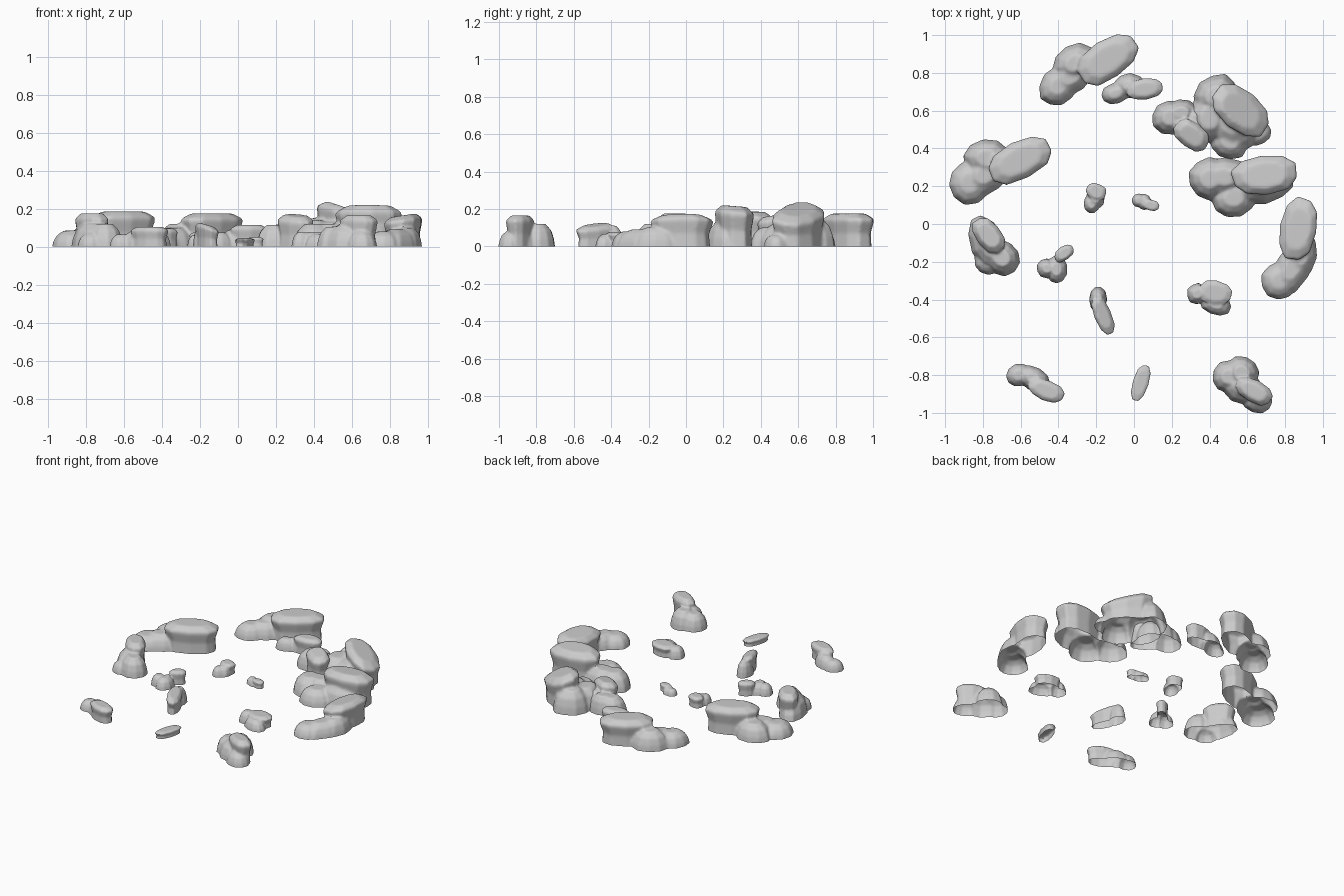
import bpy, bmesh, math, random
from math import cos, sin, radians

random.seed(4)
DEPTH = -0.04
# (ring scale, height fraction) profiles; the first ring sits below ground
BLOCK = [(0.92, None), (0.90, 0.0), (0.87, 0.4), (1.0, 0.76), (0.98, 0.85), (0.66, 1.0)]
LOBE = [(1.03, None), (1.02, 0.0), (0.96, 0.33), (0.80, 0.70), (0.45, 1.0)]


def loft(bm, profile, n, power, x, y, hl, hw, deg, h, gx=0, gy=0):
    """Stack of irregular rounded rings, the top tilted by slopes gx, gy."""
    a = radians(deg)
    jit = [random.uniform(0.96, 1.06) for _ in range(n)]
    rings = []
    for s, f in profile:
        ring = []
        for i in range(n):
            t = 2 * math.pi * (i + 0.5) / n
            c, d = cos(t), sin(t)
            u = math.copysign(abs(c) ** power, c) * hl * s * jit[i]
            v = math.copysign(abs(d) ** power, d) * hw * s * jit[i]
            px, py = u * cos(a) - v * sin(a), u * sin(a) + v * cos(a)
            z = DEPTH if f is None else f * max(h + gx * px + gy * py, 0.01)
            ring.append(bm.verts.new((x + px, y + py, z)))
        rings.append(ring)
    for lo, hi in zip(rings, rings[1:]):
        for i in range(n):
            j = (i + 1) % n
            bm.faces.new((lo[i], lo[j], hi[j], hi[i]))
    bm.faces.new(rings[-1])
    bm.faces.new(rings[0][::-1])


def rock(name, blocks, lobes, voxel):
    """Merge blocks and low lobes into one stone, open at ground level."""
    bm = bmesh.new()
    for b in blocks:
        loft(bm, BLOCK, 10, 0.85, *b)
    for l in lobes:
        loft(bm, LOBE, 10, 1.0, *l)
    me = bpy.data.meshes.new(name)
    bm.to_mesh(me)
    bm.free()
    ob = bpy.data.objects.new(name, me)
    bpy.context.collection.objects.link(ob)
    rm = ob.modifiers.new("merge", 'REMESH')
    rm.mode, rm.voxel_size = 'VOXEL', voxel
    sm = ob.modifiers.new("soften", 'SMOOTH')
    sm.factor, sm.iterations = 0.5, 7
    dg = bpy.context.evaluated_depsgraph_get()
    done = bpy.data.meshes.new_from_object(ob.evaluated_get(dg))
    ob.modifiers.clear()
    # trim at the ground
    bm = bmesh.new()
    bm.from_mesh(done)
    bmesh.ops.bisect_plane(bm, geom=bm.verts[:] + bm.edges[:] + bm.faces[:],
                           plane_co=(0, 0, 0), plane_no=(0, 0, 1), clear_inner=True)
    bm.to_mesh(done)
    bm.free()
    ob.data = done
    bpy.ops.object.select_all(action='DESELECT')
    ob.select_set(True)
    bpy.context.view_layer.objects.active = ob
    bpy.ops.object.shade_smooth_by_angle(angle=radians(40))


BIG, MID, SMALL = 0.009, 0.007, 0.005
# Block / lobe: x, y, half length, half width, angle, height, slope x, slope y
# Large stones at the back and sides
rock("left_back_rock", [(-0.605, 0.34, 0.185, 0.10, 27, 0.185)],
     [(-0.87, 0.22, 0.115, 0.11, 60, 0.085), (-0.78, 0.35, 0.12, 0.095, 10, 0.11),
      (-0.78, 0.27, 0.15, 0.10, 40, 0.10)], BIG)
rock("back_rock", [(-0.14, 0.87, 0.18, 0.105, 33, 0.175)],
     [(-0.40, 0.73, 0.11, 0.095, 50, 0.09), (-0.31, 0.85, 0.12, 0.10, 30, 0.12),
      (-0.33, 0.79, 0.14, 0.09, 40, 0.10)], BIG)
rock("back_small_rock", [(0.06, 0.715, 0.10, 0.055, 8, 0.115)],
     [(-0.10, 0.69, 0.075, 0.055, 20, 0.075), (-0.02, 0.73, 0.09, 0.065, 0, 0.085)], MID)
rock("right_back_small_rock", [(0.305, 0.47, 0.105, 0.068, -35, 0.165, 0, 0.15)],
     [(0.195, 0.565, 0.10, 0.09, 10, 0.115), (0.25, 0.59, 0.09, 0.07, 10, 0.12),
      (0.33, 0.54, 0.065, 0.09, 10, 0.12)], MID)
rock("tall_rock", [(0.565, 0.60, 0.17, 0.105, -40, 0.20, -0.42, -0.1)],
     [(0.43, 0.68, 0.12, 0.10, 50, 0.15), (0.51, 0.44, 0.10, 0.10, 0, 0.10),
      (0.40, 0.56, 0.11, 0.13, 0, 0.14), (0.52, 0.55, 0.17, 0.15, -40, 0.13),
      (0.66, 0.48, 0.07, 0.06, 30, 0.06)], BIG)
rock("right_back_rock", [(0.69, 0.26, 0.175, 0.105, 8, 0.215, 0, -0.08)],
     [(0.40, 0.24, 0.11, 0.11, 0, 0.12), (0.53, 0.14, 0.12, 0.10, 20, 0.10),
      (0.48, 0.25, 0.14, 0.10, 0, 0.12), (0.68, 0.20, 0.16, 0.09, 10, 0.13)], BIG)
rock("right_rock", [(0.87, -0.025, 0.17, 0.10, 78, 0.165, 0.15, 0)],
     [(0.77, -0.30, 0.10, 0.095, 70, 0.08), (0.84, -0.23, 0.17, 0.09, 60, 0.09),
      (0.89, -0.16, 0.13, 0.075, 80, 0.10)], BIG)
rock("left_rock", [(-0.77, -0.06, 0.105, 0.065, -50, 0.175)],
     [(-0.70, -0.18, 0.10, 0.09, -30, 0.12), (-0.77, -0.11, 0.16, 0.09, -65, 0.12),
      (-0.77, -0.20, 0.075, 0.07, 0, 0.07)], MID)

# Front stones
rock("front_left_rock", [(-0.465, -0.88, 0.10, 0.055, -22, 0.105)],
     [(-0.61, -0.80, 0.07, 0.06, 20, 0.065), (-0.53, -0.82, 0.09, 0.06, -30, 0.08)], MID)
rock("front_right_rock", [(0.635, -0.885, 0.105, 0.06, -28, 0.165)],
     [(0.50, -0.81, 0.085, 0.085, 30, 0.105), (0.57, -0.79, 0.09, 0.09, 20, 0.12),
      (0.57, -0.86, 0.11, 0.09, -35, 0.11), (0.65, -0.93, 0.08, 0.07, -20, 0.08)], MID)
rock("front_sliver", [(0.035, -0.84, 0.10, 0.042, 72, 0.045)], [], SMALL)

# Small inner stones
rock("inner_left_rock", [(-0.37, -0.155, 0.058, 0.036, 35, 0.095)],
     [(-0.46, -0.235, 0.055, 0.05, 0, 0.07), (-0.41, -0.24, 0.055, 0.075, 0, 0.07)], SMALL)
rock("inner_front_rock", [(-0.165, -0.48, 0.11, 0.045, -68, 0.115, -0.3, 0.0)],
     [(-0.19, -0.40, 0.07, 0.045, 90, 0.11)], SMALL)
rock("inner_right_rock", [(0.43, -0.365, 0.09, 0.065, -10, 0.078)],
     [(0.335, -0.37, 0.055, 0.055, 30, 0.075), (0.43, -0.42, 0.085, 0.06, -25, 0.065)], SMALL)
rock("inner_back_rock", [(-0.20, 0.17, 0.055, 0.045, -25, 0.075)],
     [(-0.225, 0.105, 0.05, 0.042, 90, 0.06), (-0.205, 0.14, 0.06, 0.05, 90, 0.065)], SMALL)
rock("inner_pebble", [(0.09, 0.10, 0.045, 0.03, -15, 0.05)],
     [(0.025, 0.125, 0.037, 0.037, 0, 0.042), (0.055, 0.115, 0.037, 0.042, 0, 0.042)], SMALL)
